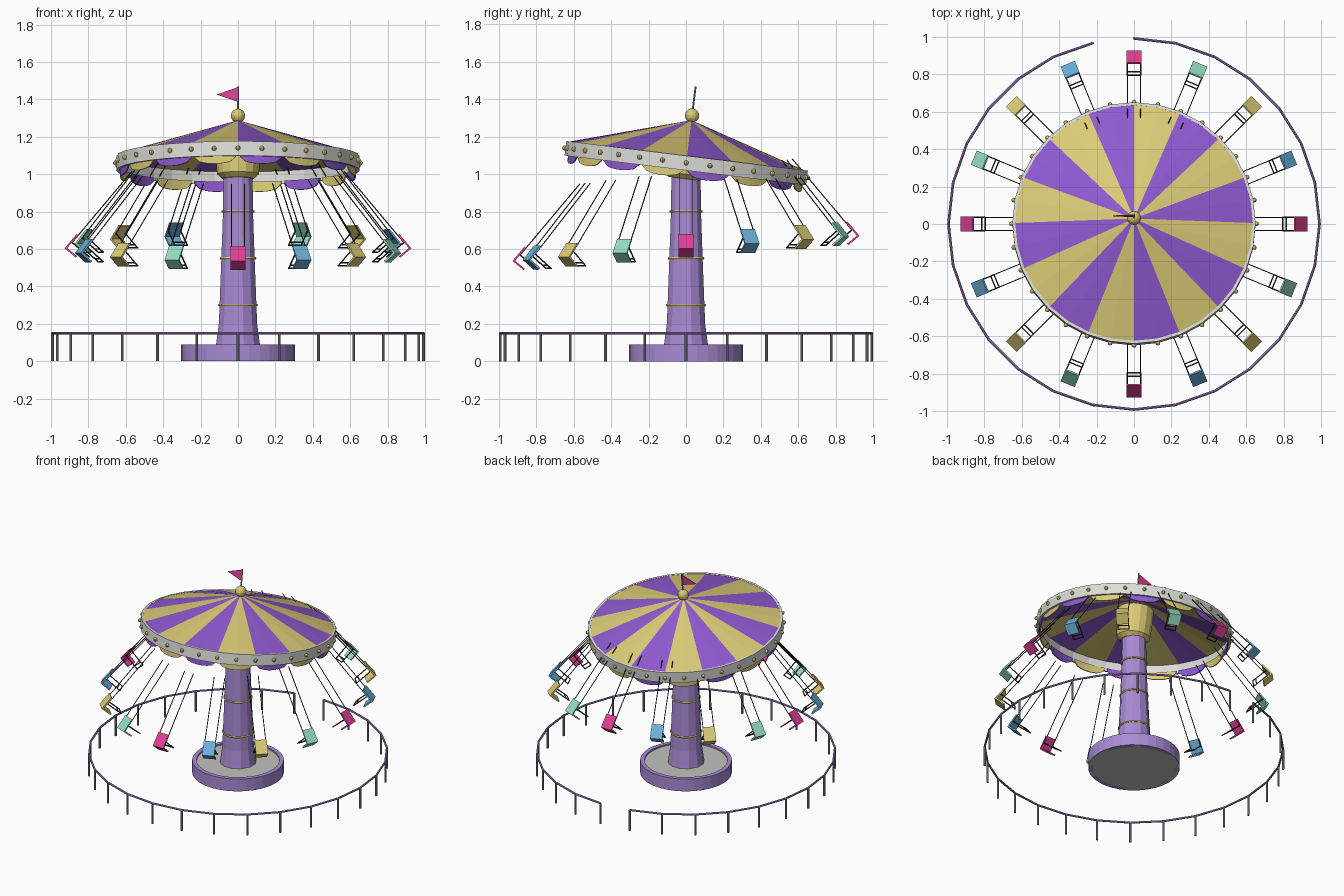
import bpy, bmesh, math
from math import sin, cos, pi, radians
from mathutils import Vector, Matrix

if "Cube" in bpy.data.objects:
    bpy.data.objects.remove(bpy.data.objects["Cube"])


def material(name, r, g, b):
    rgb = [(c / 255) ** 2.2 for c in (r, g, b)]
    m = bpy.data.materials.new(name)
    m.use_nodes = True
    m.diffuse_color = (*rgb, 1)
    m.node_tree.nodes["Principled BSDF"].inputs["Base Color"].default_value = (*rgb, 1)
    return m


yellow = material("pale_yellow", 218, 202, 118)
purple = material("purple", 142, 90, 208)
lavender = material("lavender", 168, 138, 212)
pink = material("pink", 220, 66, 145)
blue = material("sky_blue", 108, 175, 218)
mint = material("mint", 148, 220, 192)
white = material("off_white", 220, 220, 216)
grey = material("floor_grey", 192, 192, 188)
steel = material("steel", 150, 150, 150)
dark = material("dark_metal", 45, 45, 48)

# The roof leans toward the back around this pivot
PIVOT = Matrix.Translation((0, 0, 1.05))
TILT = PIVOT @ Matrix.Rotation(radians(-7), 4, 'X') @ PIVOT.inverted()


def finish(name, bm, mats, matrix=None):
    if matrix is not None:
        bm.transform(matrix)
    bmesh.ops.recalc_face_normals(bm, faces=bm.faces)
    me = bpy.data.meshes.new(name)
    bm.to_mesh(me)
    bm.free()
    for m in mats:
        me.materials.append(m)
    ob = bpy.data.objects.new(name, me)
    bpy.context.collection.objects.link(ob)
    return ob


def lathe(name, profile, sides, mats, matrix=None, closed=False, turn=0.0, rule=None):
    """Spin an (r, z) profile around the z axis."""
    bm = bmesh.new()
    rings = []
    for r, z in profile:
        if r == 0:
            rings.append([bm.verts.new((0, 0, z))] * sides)
        else:
            rings.append([bm.verts.new((r * cos(a), r * sin(a), z))
                          for a in (turn + 2 * pi * i / sides for i in range(sides))])
    pairs = list(zip(rings, rings[1:] + rings[:1]))
    for a, b in pairs if closed else pairs[:-1]:
        for i in range(sides):
            j = (i + 1) % sides
            corners = list(dict.fromkeys((a[i], a[j], b[j], b[i])))
            if len(corners) > 2:
                f = bm.faces.new(corners)
                f.material_index = rule(i) if rule else 0
    return finish(name, bm, mats, matrix)


def rod(bm, start, end, radius, sides=6):
    start, end = Vector(start), Vector(end)
    d = end - start
    m = Matrix.Translation((start + end) / 2) @ d.to_track_quat('Z', 'Y').to_matrix().to_4x4()
    bmesh.ops.create_cone(bm, cap_ends=True, segments=sides, radius1=radius,
                          radius2=radius, depth=d.length, matrix=m)


def ball(bm, centre, radius, u=12, v=8):
    bmesh.ops.create_uvsphere(bm, u_segments=u, v_segments=v, radius=radius,
                              matrix=Matrix.Translation(centre))


# Base: raised rim around a grey floor, grey underside
lathe("base_rim", [(.305, 0), (.305, .09), (.275, .09), (.275, 0)], 32, [lavender], closed=True)
lathe("base_floor", [(0, .002), (.28, .002), (.28, .08), (0, .08)], 32, [grey])
lathe("base_underside", [(0, 0), (.303, 0), (.303, .004), (0, .004)], 32, [grey])

# Column with its rings
lathe("column", [(0, .07), (.125, .07), (.12, .1), (.106, .2), (.102, .3), (.092, .55),
                 (.083, .8), (.08, 1.05), (0, 1.05)], 12, [lavender], turn=pi / 12)
for z, r in ((.3, .1), (.55, .091), (.8, .083)):
    lathe("column_ring", [(r + .007 * cos(a), z + .007 * sin(a))
                          for a in (k * pi / 3 for k in range(6))], 24, [yellow], closed=True)

# Hub under the roof
lathe("hub", [(0, .975), (.085, .975), (.112, 1.0), (.12, 1.1), (.12, 1.2), (0, 1.2)],
      16, [yellow], TILT)

# Striped roof, rim and bulbs
lathe("roof", [(0, 1.29), (.64, 1.095), (.64, 1.088), (0, 1.28)], 32, [purple, yellow],
      TILT, rule=lambda i: i // 2 % 2)
lathe("roof_rim", [(.65, 1.02), (.65, 1.098), (.635, 1.098), (.635, 1.02)], 32, [white],
      TILT, closed=True)
bm = bmesh.new()
for k in range(32):
    a = 2 * pi * k / 32
    ball(bm, (.655 * cos(a), .655 * sin(a), 1.06), .013, 8, 6)
finish("rim_bulbs", bm, [yellow], TILT)

# Scalloped valance, one scallop for each stripe
bm = bmesh.new()
STEPS = 8
for k in range(16):
    top, low = [], []
    for s in range(STEPS + 1):
        t = s / STEPS
        a = (k + .04 + .92 * t) * pi / 8
        drop = .002 + .038 * math.sqrt(max(0, 1 - (2 * t - 1) ** 2))
        p = (.632 * cos(a), .632 * sin(a))
        top.append(bm.verts.new((*p, 1.035)))
        low.append(bm.verts.new((*p, 1.02 - drop)))
    for s in range(STEPS):
        f = bm.faces.new((top[s], low[s], low[s + 1], top[s + 1]))
        f.material_index = k % 2
valance = finish("valance", bm, [purple, yellow], TILT)
valance.modifiers.new("thickness", 'SOLIDIFY').thickness = .008

# Finial, flagpole and flag
bm = bmesh.new()
ball(bm, (0, 0, 1.315), .038)
finish("finial", bm, [yellow], TILT)
bm = bmesh.new()
rod(bm, (0, 0, 1.3), (0, 0, 1.472), .005, 8)
finish("flagpole", bm, [steel], TILT)
bm = bmesh.new()
bm.faces.new([bm.verts.new(p) for p in ((0, 0, 1.468), (0, 0, 1.39), (-.113, 0, 1.428))])
flag = finish("flag", bm, [pink], TILT)
flag.modifiers.new("thickness", 'SOLIDIFY').thickness = .005

# Swings, leaning outward; the corner is where seat and backrest meet
LEAN = radians(40)
UP = Vector((-sin(LEAN), 0, cos(LEAN)))
OUT = Vector((cos(LEAN), 0, sin(LEAN)))
SIDE = Vector((0, 1, 0))
CORNER = Vector((.92, 0, .604))


def at(up, out, side=0):
    return CORNER + UP * up + OUT * out + SIDE * side


def slab(bm, centre, up, out, width):
    frame = Matrix((OUT, SIDE, UP)).transposed().to_4x4()
    bmesh.ops.create_cube(bm, size=1, matrix=Matrix.Translation(centre) @ frame
                          @ Matrix.Diagonal((out, width, up, 1)))


for k in range(16):
    a = k * pi / 8
    place = Matrix.Translation((0, 0, .067 * sin(a))) @ Matrix.Rotation(a, 4, 'Z')
    bm = bmesh.new()
    slab(bm, at(.045, 0), .1, .01, .082)
    slab(bm, at(0, -.035), .01, .075, .082)
    finish("swing_seat", bm, [(pink, blue, yellow, mint)[k % 4]], place)
    bm = bmesh.new()
    for s in (-.036, .036):
        rod(bm, at(.05, -.006, s), at(.54, -.006, s), .003)
        rod(bm, at(.045, 0, s), at(.045, -.125, s), .004)
    for out in (-.1, -.125):
        rod(bm, at(.045, out, -.038), at(.045, out, .038), .004)
    finish("swing_chains_and_bar", bm, [dark], place)

# Fence: posts and rails, with one open bay at the back
BAYS, RADIUS, HEIGHT = 28, .992, .15


def post(k, z):
    a = pi / 2 + 2 * pi * k / BAYS
    return (RADIUS * cos(a), RADIUS * sin(a), z)


bm = bmesh.new()
for k in range(BAYS):
    rod(bm, post(k, 0), post(k, HEIGHT), .007, 8)
finish("fence_posts", bm, [steel], None)
bm = bmesh.new()
for k in range(1, BAYS):
    rod(bm, post(k, HEIGHT), post(k + 1, HEIGHT), .007, 8)
finish("fence_rail", bm, [lavender], None)
